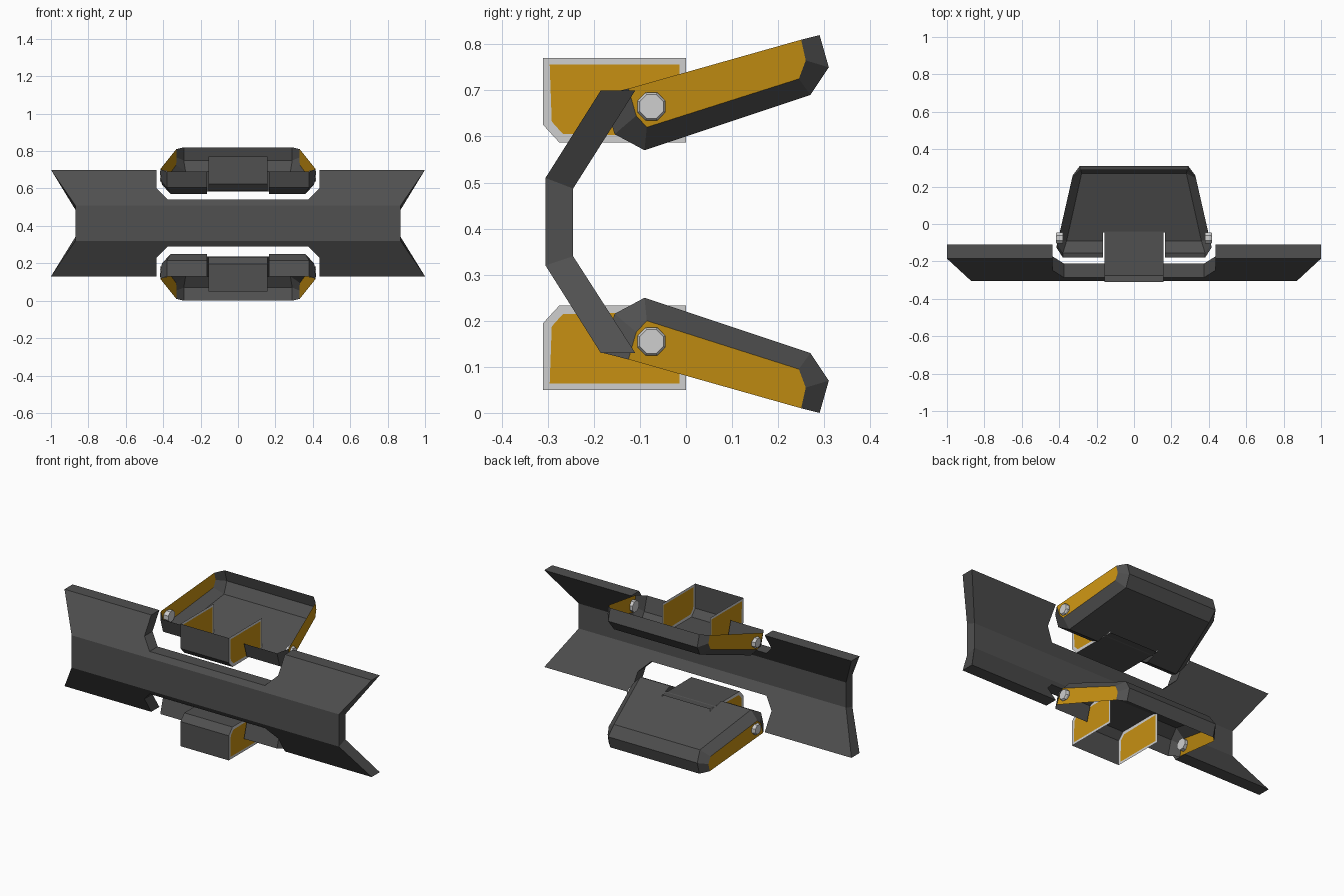
import bpy
import bmesh
from mathutils import Matrix

cube = bpy.data.objects.get("Cube")
if cube:
    bpy.data.objects.remove(cube, do_unlink=True)

HEIGHT = 0.82


def material(name, rgb):
    m = bpy.data.materials.new(name)
    m.use_nodes = True
    m.diffuse_color = (*rgb, 1)
    m.node_tree.nodes["Principled BSDF"].inputs["Base Color"].default_value = (*rgb, 1)
    return m


DARK = material("dark_grey", (0.08, 0.08, 0.08))
AMBER = material("amber", (0.57, 0.28, 0.006))
LIGHT = material("light_grey", (0.62, 0.62, 0.62))


class Part:
    """Collects polygons, then becomes an object."""

    def __init__(self, name, *mats):
        self.name, self.mats, self.bm = name, mats, bmesh.new()

    def face(self, points, mat=0):
        f = self.bm.faces.new([self.bm.verts.new(p) for p in points])
        f.material_index = mat
        return f

    def finish(self, flip=False):
        bm = self.bm
        if flip:
            for v in bm.verts:
                v.co.z = HEIGHT - v.co.z
        bmesh.ops.remove_doubles(bm, verts=bm.verts, dist=0.0005)
        bmesh.ops.recalc_face_normals(bm, faces=bm.faces)
        mesh = bpy.data.meshes.new(self.name)
        bm.to_mesh(mesh)
        bm.free()
        for m in self.mats:
            mesh.materials.append(m)
        ob = bpy.data.objects.new(self.name, mesh)
        bpy.context.collection.objects.link(ob)
        return ob


def prism(part, ring_a, ring_b):
    part.face(ring_a)
    part.face(ring_b)
    for i in range(len(ring_a)):
        j = (i + 1) % len(ring_a)
        part.face([ring_a[i], ring_a[j], ring_b[j], ring_b[i]])


# Folded plate with flared ends: (half length, y, z)
PLATE = [(1, -0.185, 0.70), (0.87, -0.305, 0.51), (0.87, -0.305, 0.32), (1, -0.185, 0.13),
         (1, -0.11, 0.13), (0.87, -0.245, 0.34), (0.87, -0.245, 0.487), (1, -0.11, 0.70)]
part = Part("folded_plate", DARK)
left = [(x, y, z) for x, y, z in PLATE]
right = [(-x, y, z) for x, y, z in PLATE]
for k in range(8):
    j = (k + 1) % 8
    part.face([left[k], left[j], right[j], right[k]])
for side in (left, right):
    for k in range(3):
        part.face([side[k], side[k + 1], side[6 - k], side[7 - k]])
plate = part.finish()

# Chamfered notches cut from both long edges of the plate
NOTCH = [(0.435, 0.9), (0.435, 0.60), (0.375, 0.54)]
outline = NOTCH + [(-x, z) for x, z in reversed(NOTCH)]
for flip in (False, True):
    part = Part("notch_cutter", DARK)
    prism(part, [(x, -0.5, z) for x, z in outline], [(x, 0.2, z) for x, z in outline])
    cutter = part.finish(flip)
    cutter.location.z = 0.01 if flip else 0
    cutter.hide_render = True
    mod = plate.modifiers.new("notch", "BOOLEAN")
    mod.operation, mod.solver, mod.object = "DIFFERENCE", "EXACT", cutter
    bpy.context.view_layer.update()
    cut = bpy.data.meshes.new_from_object(plate.evaluated_get(bpy.context.evaluated_depsgraph_get()))
    plate.modifiers.clear()
    plate.data = cut
    bpy.data.objects.remove(cutter, do_unlink=True)

# Tray: middle section (half width, y, z) and side panel outline (y, z), front rim to back rim
MIDDLE = [(0.38, -0.18, 0.69), (0.38, -0.155, 0.605), (0.36, -0.09, 0.57),
          (0.28, 0.27, 0.69), (0.29, 0.31, 0.75), (0.29, 0.29, 0.82)]
PANEL = [(-0.125, 0.704), (-0.108, 0.645), (-0.085, 0.62),
         (0.245, 0.725), (0.26, 0.765), (0.25, 0.81)]
SLOT_X, SLOT_Y = 0.165, -0.045


def tray(name, flip):
    part = Part(name, DARK, AMBER)
    for s in (1, -1):
        mid = [(s * x, y, z) for x, y, z in MIDDLE]
        pan = [(s * (0.33 + 0.227 * (0.25 - y)), y, z) for y, z in PANEL]
        part.face(pan, 1)
        for k in range(5):
            part.face([mid[k], mid[k + 1], pan[k + 1], pan[k]])
        # Front wall stops at the bracket slot
        slot = [(s * SLOT_X, y, z) for _, y, z in MIDDLE]
        for k in range(2):
            part.face([mid[k], mid[k + 1], slot[k + 1], slot[k]])
    (cx, cy, cz), (dx, dy, dz) = MIDDLE[2], MIDDLE[3]
    nz = cz + (dz - cz) * (SLOT_Y - cy) / (dy - cy)
    half = [(dx, dy, dz), (cx, cy, cz), (SLOT_X, cy, cz), (SLOT_X, SLOT_Y, nz)]
    part.face(half + [(-x, y, z) for x, y, z in reversed(half)])
    for k in (3, 4):
        (ax, ay, az), (bx, by, bz) = MIDDLE[k], MIDDLE[k + 1]
        part.face([(ax, ay, az), (bx, by, bz), (-bx, by, bz), (-ax, ay, az)])
    part.finish(flip)


# Open bracket: (y, z) outline from the front rim to the back edge
BRACKET = [(-0.31, 0.77), (-0.31, 0.625), (-0.275, 0.587), (0, 0.587), (0, 0.77)]


def bracket(name, flip):
    part = Part(name, DARK, AMBER, LIGHT)
    w = 0.157
    for k in range(3):
        (ay, az), (by, bz) = BRACKET[k], BRACKET[k + 1]
        part.face([(w, ay, az), (w, by, bz), (-w, by, bz), (-w, ay, az)])
    for s in (1, -1):
        panel = part.face([(s * w, y, z) for y, z in BRACKET], 1)
        panel.normal_update()
        rim = bmesh.ops.inset_individual(part.bm, faces=[panel], thickness=0.02)
        for f in rim["faces"]:
            f.material_index = 2
        panel.material_index = 1
    part.finish(flip)


# Hinge bolt with a chamfered head
def bolt(name, s, flip):
    part = Part(name, LIGHT)
    for radius, top, length in ((0.033, 0.033, 0.03), (0.033, 0.028, 0.008)):
        x = 0.395 if length > 0.01 else 0.414
        place = Matrix.Translation((s * x, -0.075, 0.665)) @ Matrix.Rotation(s * 1.5708, 4, "Y")
        place = place @ Matrix.Rotation(0.3927, 4, "Z")
        bmesh.ops.create_cone(part.bm, cap_ends=True, segments=8, radius1=radius,
                              radius2=top, depth=length, matrix=place)
    part.finish(flip)


for level, flip in (("upper", False), ("lower", True)):
    tray(level + "_tray", flip)
    bracket(level + "_bracket", flip)
    for hand, s in (("left", 1), ("right", -1)):
        bolt(f"{level}_{hand}_bolt", s, flip)
